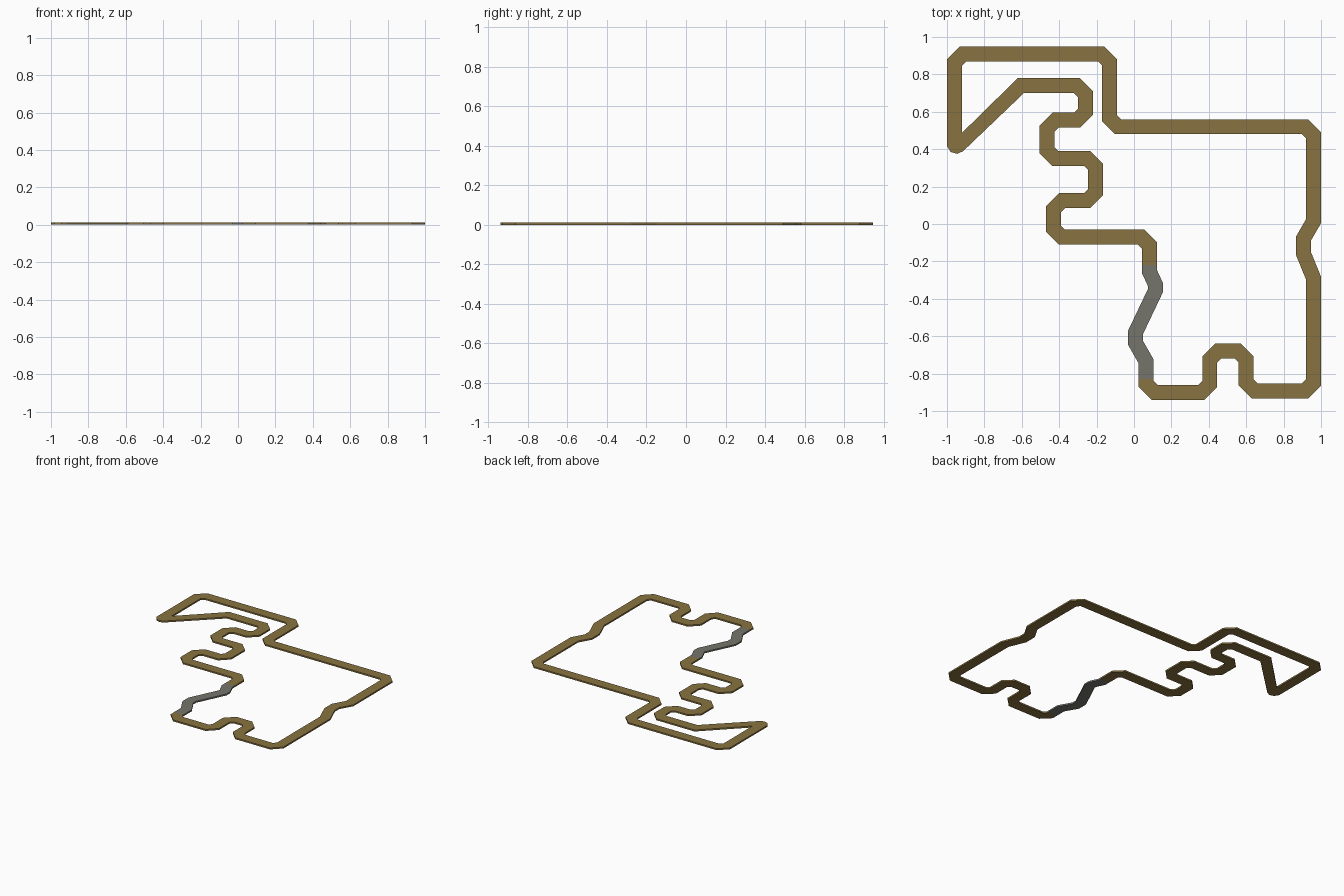
import bpy, bmesh
from mathutils import Vector

if "Cube" in bpy.data.objects:
    bpy.data.objects.remove(bpy.data.objects["Cube"])

HALF = 0.04       # half width of the road
THICK = 0.012     # road slab height
CUT = 0.045       # centreline corner chamfer


def material(name, rgb):
    m = bpy.data.materials.new(name)
    m.diffuse_color = (*rgb, 1)
    m.use_nodes = True
    m.node_tree.nodes["Principled BSDF"].inputs["Base Color"].default_value = m.diffuse_color
    return m


brown = material("dirt brown", (0.25, 0.172, 0.052))
grey = material("stone grey", (0.178, 0.178, 0.15))


def chamfer(points):
    """Replace each square corner (flag 1) by two points."""
    out = []
    for i, (x, y, c) in enumerate(points):
        p = Vector((x, y))
        if c:
            for q in (points[i - 1], points[i + 1]):
                d = (Vector(q[:2]) - p).normalized()
                out.append(p + d * CUT)
        else:
            out.append(p)
    return out


def rungs(path):
    """Mitred left/right edge pairs along an open centreline."""
    pairs = []
    for i, p in enumerate(path):
        a = (p - path[i - 1]).normalized() if i else None
        b = (path[i + 1] - p).normalized() if i < len(path) - 1 else None
        a, b = a or b, b or a
        t = (a + b).normalized()
        n = Vector((-t.y, t.x))
        n *= HALF / max(0.3, n.dot(Vector((-a.y, a.x))))
        pairs.append((p + n, p - n))
    return pairs


def slab(name, pairs, mat):
    """Flat road strip with top, bottom and side walls."""
    bm = bmesh.new()
    for (l0, r0), (l1, r1) in zip(pairs, pairs[1:]):
        quad = []
        for p in (l0, r0, r1, l1):
            if not any((p - q).length < 1e-5 for q in quad):
                quad.append(p)
        bm.faces.new([bm.verts.new((p.x, p.y, 0)) for p in quad])
    bmesh.ops.remove_doubles(bm, verts=bm.verts, dist=1e-4)
    ext = bmesh.ops.extrude_face_region(bm, geom=bm.faces[:], use_keep_orig=True)
    top = [v for v in ext["geom"] if isinstance(v, bmesh.types.BMVert)]
    bmesh.ops.translate(bm, vec=(0, 0, THICK), verts=top)
    bmesh.ops.recalc_face_normals(bm, faces=bm.faces)
    me = bpy.data.meshes.new(name)
    bm.to_mesh(me)
    bm.free()
    me.materials.append(mat)
    ob = bpy.data.objects.new(name, me)
    bpy.context.collection.objects.link(ob)


# Outer road: from the sharp hairpin clockwise to the grey section
outer = [(-0.96, 0.487, 0), (-0.96, 0.908, 1), (-0.13, 0.908, 1), (-0.13, 0.52, 1),
         (0.96, 0.52, 1), (0.96, 0.015, 0), (0.905, -0.08, 0), (0.905, -0.155, 0),
         (0.96, -0.29, 0), (0.96, -0.892, 1), (0.60, -0.892, 1), (0.60, -0.68, 1),
         (0.405, -0.68, 1), (0.405, -0.90, 1), (0.065, -0.90, 1), (0.065, -0.83, 0)]

# Wavy grey section
wavy = [(0.065, -0.83, 0), (0.065, -0.735, 0), (0.008, -0.635, 0), (0.008, -0.58, 0),
        (0.115, -0.355, 0), (0.115, -0.325, 0), (0.083, -0.255, 0), (0.083, -0.22, 0)]

# Winding inner road, back up to the hairpin
inner = [(0.083, -0.22, 0), (0.083, -0.07, 1), (-0.43, -0.07, 1), (-0.43, 0.125, 1),
         (-0.205, 0.125, 1), (-0.205, 0.35, 1), (-0.465, 0.35, 1), (-0.465, 0.555, 1),
         (-0.26, 0.555, 1), (-0.26, 0.74, 1), (-0.605, 0.74, 0), (-0.895, 0.455, 0)]

# Rounded tip of the hairpin fans around one inside point
pivot = Vector((-0.92, 0.487))
tip = [Vector(p) for p in ((-0.913, 0.39), (-0.945, 0.375), (-0.98, 0.385),
                           (-1.0, 0.417), (-1.0, 0.487))]
inner_rungs = rungs(chamfer(inner))[:-1] + [(p, pivot) for p in tip]

slab("outer_road", rungs(chamfer(outer)), brown)
slab("wavy_road", rungs(chamfer(wavy)), grey)
slab("winding_road", inner_rungs, brown)
